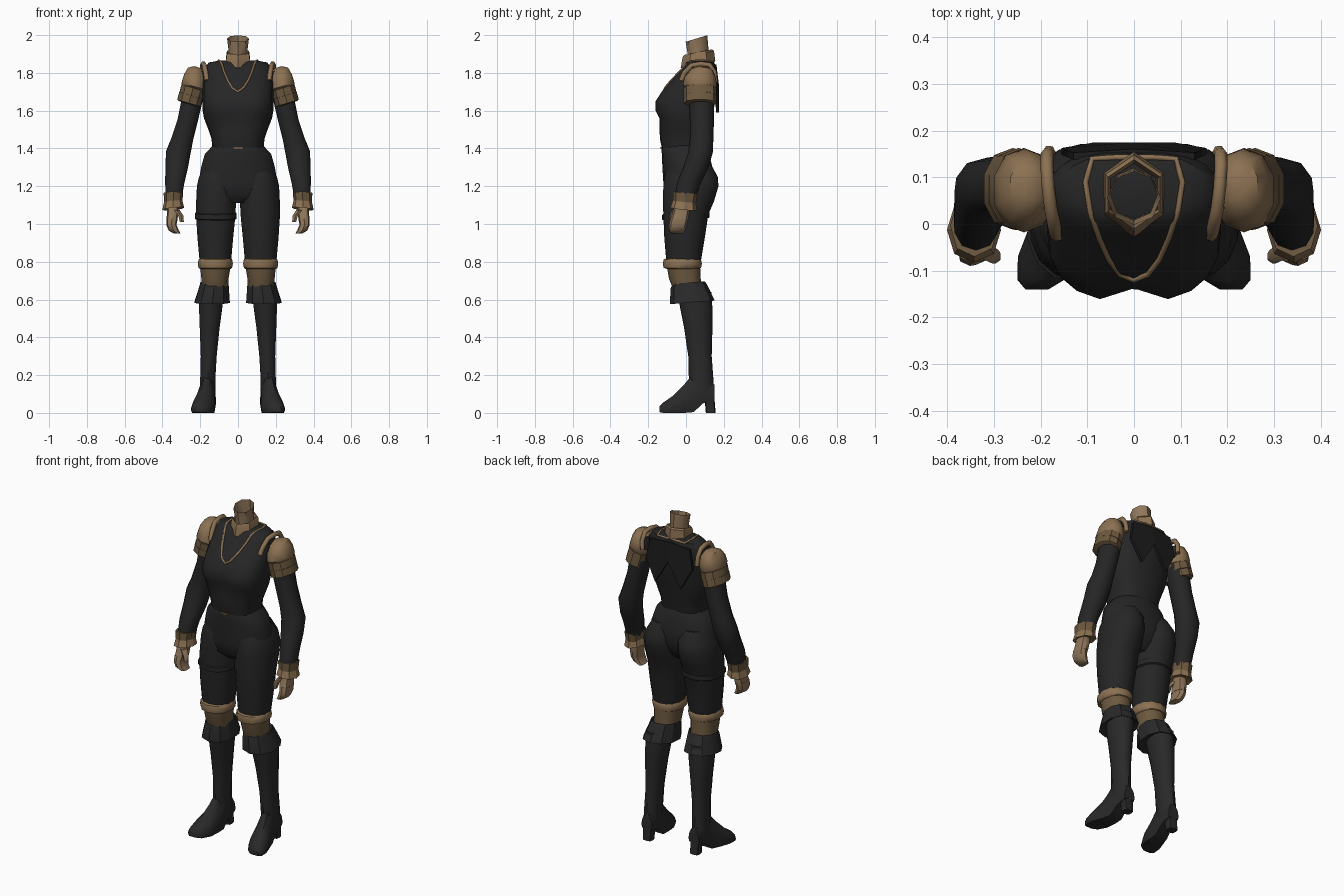
import bpy, bmesh, math
from mathutils import Vector
from mathutils.bvhtree import BVHTree


def material(name, rgb):
    m = bpy.data.materials.new(name)
    m.diffuse_color = (*rgb, 1)
    return m


BLACK = material("black cloth", (0.019, 0.019, 0.019))
INK = material("ink scarf", (0.011, 0.011, 0.011))
BOOT = material("charcoal leather", (0.022, 0.022, 0.022))
BROWN = material("brown leather", (0.26, 0.165, 0.085))
DARK = material("dark brown leather", (0.15, 0.10, 0.05))
SKIN = material("tan skin", (0.28, 0.185, 0.105))


def finish(ob, mat, mirror, smooth=45):
    bpy.context.collection.objects.link(ob)
    ob.data.materials.append(mat)
    if ob.type == 'MESH':
        bpy.ops.object.select_all(action='DESELECT')
        ob.select_set(True)
        bpy.context.view_layer.objects.active = ob
        bpy.ops.object.shade_smooth_by_angle(angle=math.radians(smooth))
    if mirror:
        ob.modifiers.new("Mirror", 'MIRROR').use_mirror_merge = False
    return ob


def skin_rings(name, rings, mat, mirror=False, caps=True, smooth=45):
    """Bridge a list of equal point rings into one mesh."""
    bm = bmesh.new()
    vs = [[bm.verts.new(p) for p in r] for r in rings]
    n = len(vs[0])
    for a, b in zip(vs, vs[1:]):
        for i in range(n):
            bm.faces.new((a[i], a[(i + 1) % n], b[(i + 1) % n], b[i]))
    if caps:
        bm.faces.new(vs[0])
        bm.faces.new(vs[-1])
    bmesh.ops.recalc_face_normals(bm, faces=bm.faces)
    me = bpy.data.meshes.new(name)
    bm.to_mesh(me)
    bm.free()
    return finish(bpy.data.objects.new(name, me), mat, mirror, smooth)


def sgnpow(v, p):
    return math.copysign(abs(v) ** p, v)


def loft(name, secs, mat, mirror=False, n=12, p=2.2, tx=0.0, ty=0.0, caps=True, dents=None, smooth=45):
    """Horizontal sections (z, centre x, half width, front y, back y), tilted by tx / ty."""
    rings = []
    for k, (z, cx, rx, yf, yb) in enumerate(secs):
        cy, ry, ring = (yf + yb) / 2, (yb - yf) / 2, []
        for i in range(n):
            a = 2 * math.pi * i / n - math.pi / 2
            dx, dy = rx * sgnpow(math.cos(a), 2 / p), ry * sgnpow(math.sin(a), 2 / p)
            if dents and dy < 0:
                dy += dents[k] * max(0, 1 - abs(dx) / 0.075)
            ring.append((cx + dx, cy + dy, z + tx * dx + ty * dy))
        rings.append(ring)
    return skin_rings(name, rings, mat, mirror, caps, smooth)


def tube(name, pts, r, mat, mirror=False, cyclic=False):
    cu = bpy.data.curves.new(name, 'CURVE')
    cu.dimensions = '3D'
    cu.bevel_depth, cu.bevel_resolution, cu.use_fill_caps = r, 1, True
    s = cu.splines.new('POLY')
    s.points.add(len(pts) - 1)
    s.use_cyclic_u = cyclic
    for q, c in zip(s.points, pts):
        q.co = (*c, 1)
    return finish(bpy.data.objects.new(name, cu), mat, mirror)


# Torso with bust
torso = loft("torso", [
    (1.39, 0, .135, -.125, .105), (1.45, 0, .14, -.138, .115), (1.50, 0, .157, -.14, .125),
    (1.56, 0, .18, -.147, .135), (1.60, 0, .187, -.168, .145), (1.65, 0, .187, -.168, .155),
    (1.70, 0, .187, -.135, .162), (1.76, 0, .187, -.08, .165), (1.82, 0, .182, -.025, .16),
    (1.855, 0, .155, 0, .15), (1.865, 0, .10, .02, .13)],
    BLACK, n=20, p=2.5, dents=[0, 0, 0, .01, .03, .03, .015, 0, 0, 0, 0])

# Collar and open neck
loft("collar", [(1.835, 0, .062, -.01, .145), (1.845, 0, .076, -.028, .155), (1.90, 0, .07, -.018, .148),
                (1.91, 0, .064, -.01, .138), (1.86, 0, .058, 0, .13)], BROWN, n=6, p=2, ty=.2, caps=False, smooth=30)
loft("neck", [(1.84, 0, .052, .01, .12), (1.92, 0, .05, .008, .118), (1.982, 0, .058, -.002, .113)],
     SKIN, n=8, p=2, ty=.3, caps=False)

# Piping laid over the chest and around the neck
half = [(0, -.12), (.03, -.108), (.055, -.075), (.075, -.03), (.095, .03), (.104, .09), (.09, .14), (.04, .143)]
outline = half + [(-x, y) for x, y in reversed(half[1:])]
tree = BVHTree.FromPolygons([v.co for v in torso.data.vertices], [f.vertices for f in torso.data.polygons])
path = []
for (x0, y0), (x1, y1) in zip(outline, outline[1:] + outline[:1]):
    for t in (0, .5):
        x, y = x0 + (x1 - x0) * t, y0 + (y1 - y0) * t
        hit = tree.ray_cast(Vector((x, y, 2.2)), Vector((0, 0, -1)))[0]
        if hit:
            path.append(hit)
tube("chest_piping", path, .0065, BROWN, cyclic=True)

# Scarf tails on the back
for s in (-1, 1):
    flap = [(0, .158, 1.845), (.13, .15, 1.83), (.155, .160, 1.72), (.085, .172, 1.59), (.0, .172, 1.73)]
    rings = [[(s * x, y + d, z) for x, y, z in flap] for d in (-.012, .003)]
    skin_rings("scarf_tail", rings, INK)

# Belt clasp
skin_rings("belt_clasp", [[(x, y, z) for x, z in ((-.03, 1.398), (.03, 1.398), (.025, 1.408), (-.025, 1.408))]
                          for y in (-.135, -.128)], DARK)

# Hips and trouser legs
loft("hips", [(1.415, 0, .138, -.125, .108), (1.40, 0, .15, -.13, .115), (1.37, 0, .178, -.128, .122),
              (1.30, 0, .198, -.125, .14), (1.22, 0, .211, -.12, .14), (1.15, 0, .21, -.11, .11),
              (1.11, 0, .16, -.07, .07)], BLACK, n=18, p=2.3)
loft("trouser_leg", [(1.32, .10, .07, -.09, .13), (1.25, .107, .102, -.115, .168), (1.20, .112, .108, -.12, .172),
                     (1.12, .116, .108, -.122, .148), (1.05, .118, .107, -.12, .118), (.93, .12, .097, -.115, .10),
                     (.81, .12, .086, -.105, .08)], BLACK, True, n=14)
loft("thigh_strap", [(1.025, -.118, .107, -.118, .118), (1.03, -.118, .113, -.126, .124),
                     (1.055, -.118, .113, -.126, .124), (1.06, -.118, .107, -.118, .118)], BLACK, n=14, ty=.05)

# Knee bands and stockings
loft("knee_band", [(.762, .12, .08, -.10, .07), (.768, .12, .089, -.118, .08), (.79, .12, .093, -.123, .084),
                   (.812, .12, .089, -.118, .08), (.82, .12, .08, -.10, .07)], BROWN, True, n=12)
loft("stocking", [(.66, .122, .07, -.07, .08), (.71, .122, .072, -.09, .078), (.77, .12, .08, -.10, .075)],
     DARK, True, n=12)

# Boots: cuff, shaft, foot, heel
loft("boot_cuff", [(.66, .125, .066, -.055, .09), (.69, .125, .077, -.07, .10), (.665, .127, .082, -.082, .115),
                   (.585, .137, .098, -.085, .152), (.60, .14, .07, -.045, .125)], BOOT, True, n=10, ty=.08, smooth=30)
loft("boot_shaft", [(.64, .14, .067, -.045, .135), (.55, .145, .064, -.03, .14), (.45, .15, .055, -.01, .14),
                    (.30, .155, .044, .012, .136), (.18, .16, .042, .015, .145), (.09, .16, .042, .02, .15)],
     BOOT, True, n=10)
foot = []
for y, cx, hw, zb, zt in [(.15, .157, .036, .07, .15), (.09, .16, .042, .05, .22), (.04, .163, .046, .004, .21),
                          (-.01, .172, .054, 0, .15), (-.07, .185, .064, 0, .09), (-.12, .20, .05, 0, .055),
                          (-.14, .208, .025, .004, .035)]:
    prof = [(-.85, 0), (.85, 0), (1, .25), (.8, .7), (.3, 1), (-.3, 1), (-.8, .7), (-1, .25)]
    foot.append([(cx + u * hw, y, zb + v * (zt - zb)) for u, v in prof])
skin_rings("boot_foot", foot, BOOT, True)
loft("boot_heel", [(0, .158, .028, .105, .157), (.06, .158, .03, .10, .152), (.11, .158, .038, .07, .15)],
     BOOT, True, n=8, p=4)

# Sleeves
loft("sleeve", [(1.81, .205, .04, .03, .13), (1.76, .222, .058, .01, .15), (1.66, .242, .058, .015, .15),
                (1.55, .266, .056, .02, .148), (1.45, .295, .06, .02, .145), (1.38, .316, .068, .012, .142),
                (1.30, .325, .062, -.015, .12), (1.22, .335, .053, -.047, .08), (1.15, .34, .046, -.06, .055)],
     BLACK, True, n=10, tx=.1)

# Layered shoulder guards and rims
loft("shoulder_dome", [(1.83, .212, .02, .05, .11), (1.815, .222, .045, .02, .14), (1.775, .228, .06, -.01, .158),
                       (1.73, .236, .066, -.018, .163), (1.715, .24, .06, 0, .15)], BROWN, True, n=10, tx=.3)
for i in range(2):
    z, x = 1.725 - .04 * i, .238 + .012 * i
    loft("shoulder_lame", [(z, x, .056, .0, .152), (z - .005, x, .064, -.013, .16),
                           (z - .045, x + .01, .065, -.012, .163), (z - .05, x + .01, .056, .01, .15)],
         DARK, True, n=10, tx=.3, smooth=30)
tube("shoulder_rim", [(.165, -.025, 1.76), (.17, -.008, 1.80), (.178, .03, 1.84), (.184, .08, 1.848),
                      (.187, .125, 1.842), (.186, .15, 1.805), (.182, .155, 1.75)], .014, BROWN, True)

# Glove cuffs
loft("cuff_band", [(1.165, .34, .043, -.06, .05), (1.165, .342, .052, -.07, .062), (1.115, .343, .048, -.07, .052)],
     DARK, True, n=8, ty=-.1, smooth=30)
loft("cuff_flare", [(1.13, .343, .046, -.066, .05), (1.08, .343, .058, -.083, .058), (1.09, .343, .035, -.06, .025)],
     BROWN, True, n=8, ty=-.1, tx=-.1, smooth=30)

# Hands: palm, curled fingers, thumb
loft("palm", [(1.12, .343, .03, -.055, .015), (1.06, .346, .03, -.072, .018), (1.015, .35, .029, -.086, .01)],
     SKIN, True, n=8, p=2.6)
loft("fingers", [(1.03, .35, .029, -.082, .012), (.995, .352, .027, -.09, .004), (.965, .34, .027, -.088, -.005),
                 (.95, .322, .018, -.08, -.012)], SKIN, True, n=8, p=2.8)
loft("thumb", [(1.075, .325, .018, -.075, -.03), (1.045, .303, .016, -.085, -.048), (1.01, .297, .012, -.085, -.055)],
     SKIN, True, n=6, p=2)
